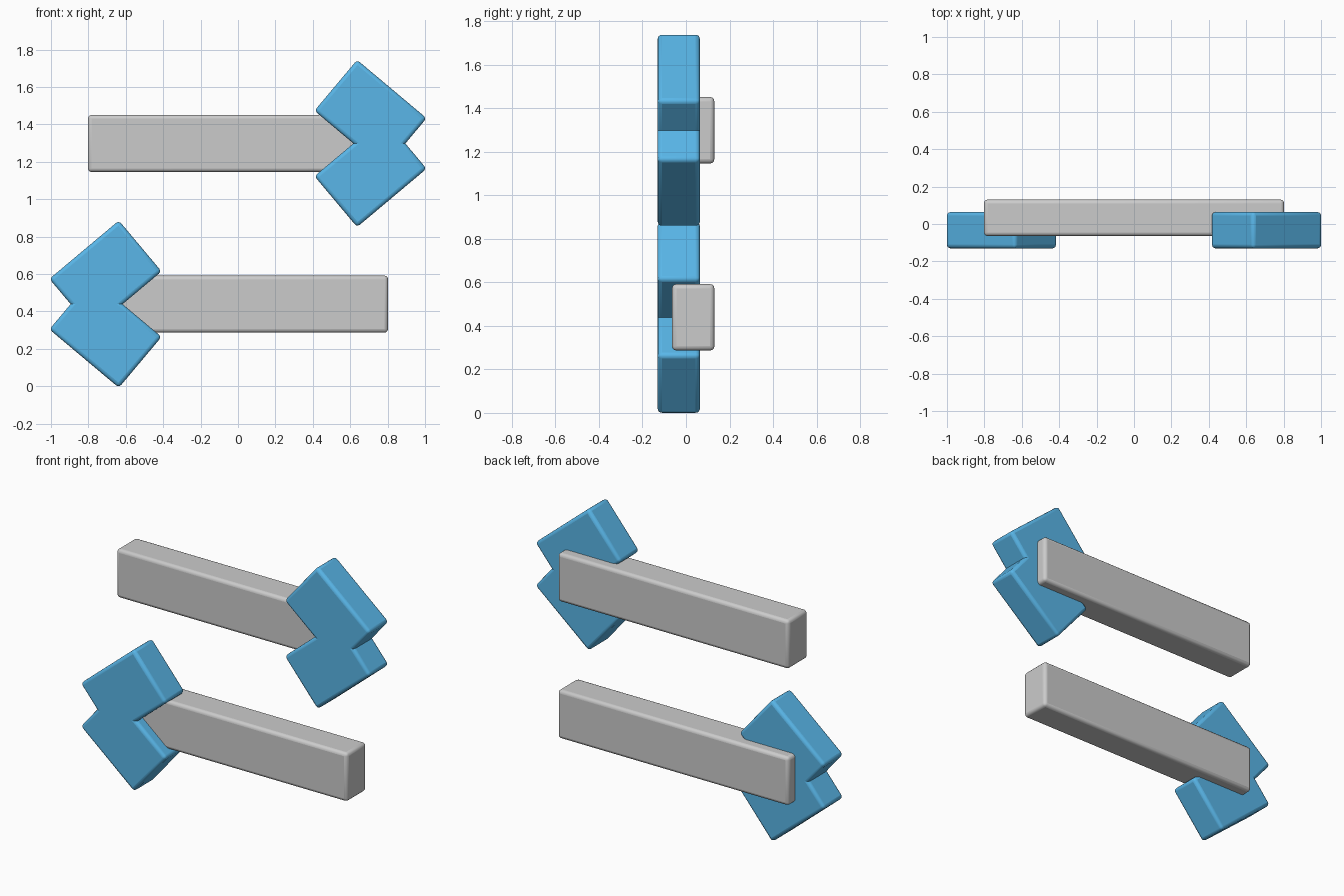
import bpy
from math import radians

if "Cube" in bpy.data.objects:
    bpy.data.objects.remove(bpy.data.objects["Cube"])

blue = bpy.data.materials.new("arrow_blue")
blue.diffuse_color = (0.10, 0.47, 0.81, 1)
blue.use_nodes = True
blue.node_tree.nodes["Principled BSDF"].inputs["Base Color"].default_value = blue.diffuse_color


def rounded_box(name, size, loc, tilt=0, mat=None):
    bpy.ops.mesh.primitive_cube_add(size=1, location=loc)
    ob = bpy.context.object
    ob.name = name
    ob.scale = size
    bpy.ops.object.transform_apply(location=False, rotation=False, scale=True)
    ob.rotation_euler.y = radians(tilt)
    bev = ob.modifiers.new("soft_edges", 'BEVEL')
    bev.width = 0.02
    bev.segments = 3
    bpy.ops.object.shade_smooth_by_angle(angle=radians(35))
    if mat:
        ob.data.materials.append(mat)
    return ob


# Two opposite arrows: a grey shaft behind a head of two crossed blue blocks
for label, side, z in (("upper", 1, 1.298), ("lower", -1, 0.439)):
    rounded_box(f"{label}_arrow_shaft", (1.605, 0.195, 0.305), (0, 0.033, z))
    for part, up in (("top", 1), ("bottom", -1)):
        rounded_box(f"{label}_arrow_head_{part}", (0.485, 0.195, 0.355),
                    (side * 0.7085, -0.033, z + up * 0.155),
                    tilt=40 * side * up, mat=blue)
